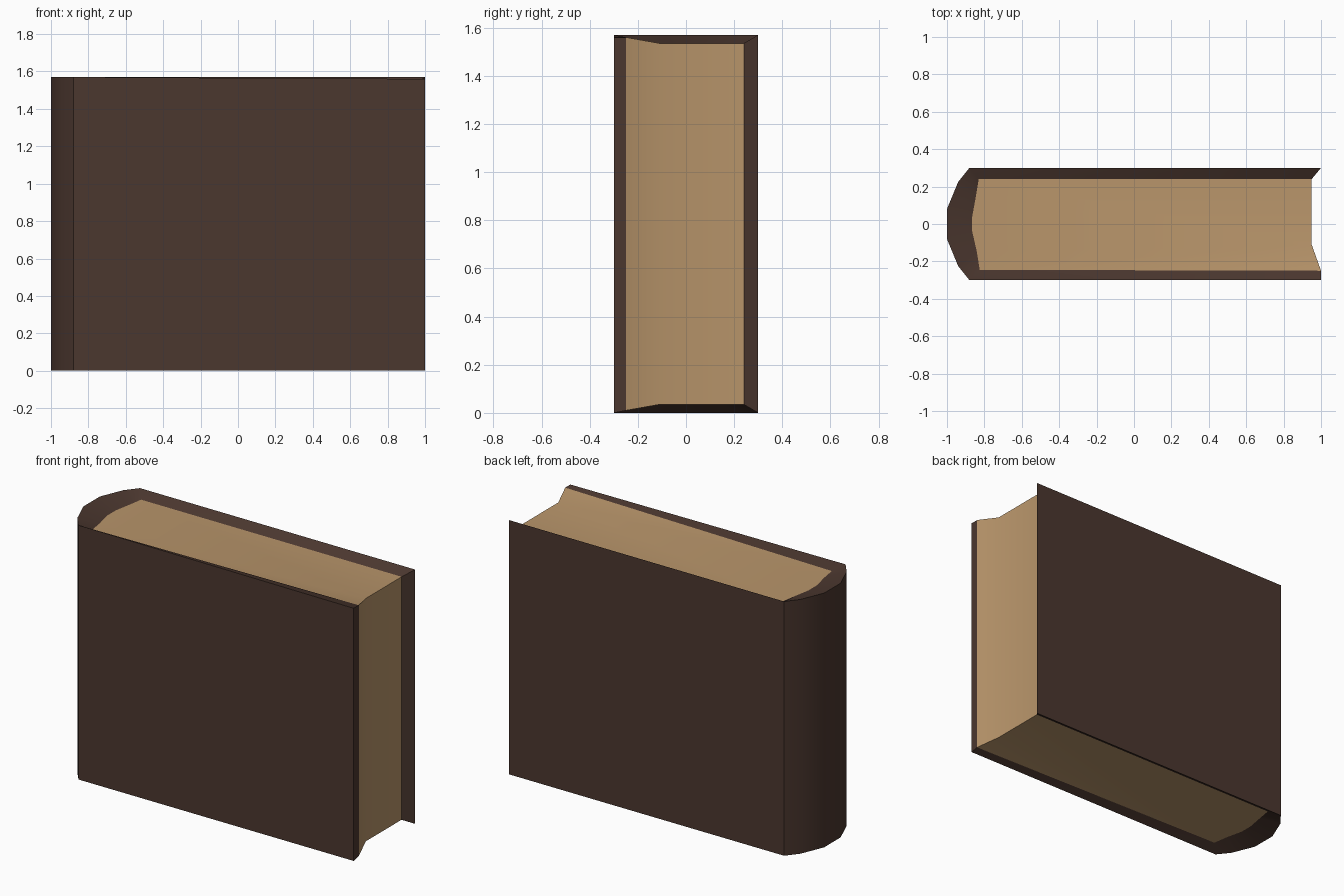
import bpy
import math

if "Cube" in bpy.data.objects:
    bpy.data.objects.remove(bpy.data.objects["Cube"])

H, RIM = 1.57, 0.035


def make(name, verts, faces, color):
    me = bpy.data.meshes.new(name)
    me.from_pydata(verts, [], faces)
    ob = bpy.data.objects.new(name, me)
    bpy.context.collection.objects.link(ob)
    mat = bpy.data.materials.new(name + "_colour")
    mat.diffuse_color = (*color, 1)
    mat.use_nodes = True
    mat.node_tree.nodes["Principled BSDF"].inputs["Base Color"].default_value = mat.diffuse_color
    me.materials.append(mat)
    bpy.ops.object.select_all(action='DESELECT')
    ob.select_set(True)
    bpy.context.view_layer.objects.active = ob
    bpy.ops.object.shade_smooth_by_angle(angle=math.radians(48))
    return ob


# Plan outlines running from back board, round the spine, to front board
outer = [(1, .3), (-.88, .3), (-.94, .225), (-1, .08),
         (-1, -.08), (-.94, -.225), (-.88, -.3), (1, -.3)]
inner = [(.95, .24), (-.83, .24), (-.845, .15), (-.865, .04),
         (-.865, -.04), (-.84, -.15), (-.825, -.245), (1, -.25)]
n = len(outer)


def inset(i):
    # the rim is almost level at the front board's free corner
    return 0.01 if i == n - 1 else RIM


# Cover: outside wall with rims sloping inwards at top, bottom and free edges
verts = []
for i in range(n):
    (ox, oy), (ix, iy) = outer[i], inner[i]
    top = H - 0.01 if i == n - 1 else H
    verts += [(ix, iy, inset(i)), (ox, oy, 0), (ox, oy, top), (ix, iy, H - inset(i))]
faces = []
for i in range(n - 1):
    a, b = 4 * i, 4 * i + 4
    faces += [(a + k, b + k, b + k + 1, a + k + 1) for k in range(3)]
e = 4 * (n - 1)
faces += [(0, 1, 2, 3), (e + 3, e + 2, e + 1, e)]
make("cover", verts, faces, (.07, .038, .028))

# Pages: level ends, set-back fore edge and a leaf slope towards the front board
plan = inner + [(.95, -.11)]
m = len(plan)
verts = [(x, y, inset(i)) for i, (x, y) in enumerate(plan)]
verts += [(x, y, H - inset(i)) for i, (x, y) in enumerate(plan)]
main = [i for i in range(m) if i != n - 1]
slope = [n - 2, n - 1, n]
faces = [tuple(i + m for i in main), tuple(i + m for i in slope),
         tuple(reversed(main)), tuple(reversed(slope)),
         (n - 1, n, n + m, n - 1 + m), (n, 0, m, n + m)]
make("pages", verts, faces, (.48, .30, .145))
